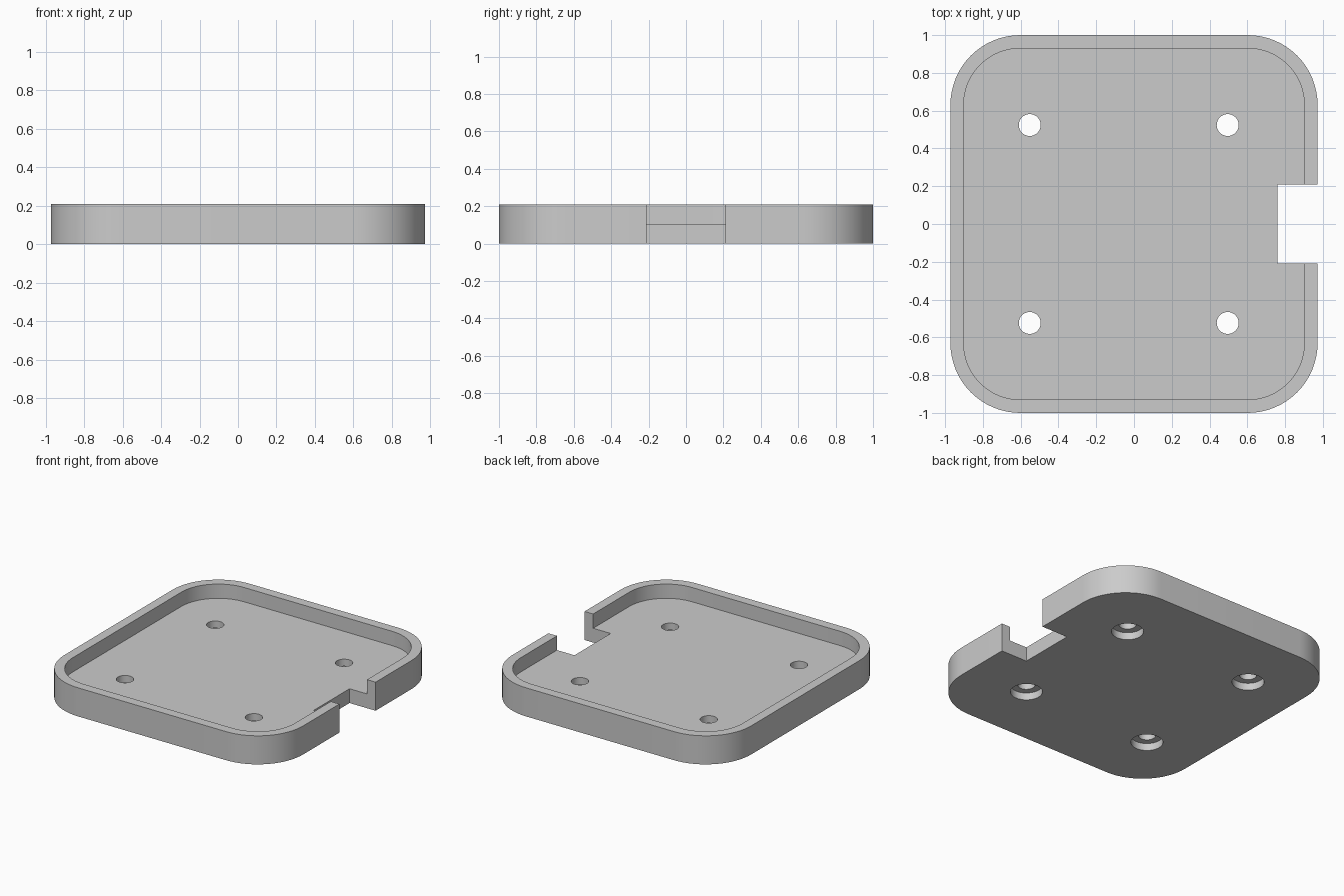
import bpy, bmesh
from math import sin, cos, pi, radians

if "Cube" in bpy.data.objects:
    bpy.data.objects.remove(bpy.data.objects["Cube"], do_unlink=True)

HALF_X, HALF_Y, HEIGHT = 0.972, 1.0, 0.21
RADIUS, WALL, FLOOR = 0.37, 0.07, 0.105
STEPS = 16

grey = bpy.data.materials.new("plain grey")
grey.use_nodes = True
grey.diffuse_color = (0.6, 0.6, 0.6, 1)
grey.node_tree.nodes["Principled BSDF"].inputs["Base Color"].default_value = (0.6, 0.6, 0.6, 1)


def prism(name, outline, low, high):
    """Extrude a flat outline between two heights."""
    bm = bmesh.new()
    base = bm.faces.new([bm.verts.new((x, y, low)) for x, y in outline])
    top = bmesh.ops.extrude_face_region(bm, geom=[base])["geom"]
    verts = [v for v in top if isinstance(v, bmesh.types.BMVert)]
    bmesh.ops.translate(bm, verts=verts, vec=(0, 0, high - low))
    bmesh.ops.recalc_face_normals(bm, faces=bm.faces[:])
    mesh = bpy.data.meshes.new(name)
    bm.to_mesh(mesh)
    bm.free()
    mesh.materials.append(grey)
    obj = bpy.data.objects.new(name, mesh)
    bpy.context.collection.objects.link(obj)
    return obj


def rounded(hx, hy, r):
    pts = []
    for k, (sx, sy) in enumerate([(1, 1), (-1, 1), (-1, -1), (1, -1)]):
        for i in range(STEPS + 1):
            a = (k + i / STEPS) * pi / 2
            pts.append((sx * (hx - r) + r * cos(a), sy * (hy - r) + r * sin(a)))
    return pts


def circle(cx, cy, r, n=48):
    return [(cx + r * cos(2 * pi * i / n), cy + r * sin(2 * pi * i / n)) for i in range(n)]


# Tray body
tray = prism("tray", rounded(HALF_X, HALF_Y, RADIUS), 0, HEIGHT)

# Recess inside the rim, and the notch through the left side
cutters = [
    prism("recess_cutter", rounded(HALF_X - WALL, HALF_Y - WALL, RADIUS - WALL), FLOOR, 0.4),
    prism("notch_cutter", [(0.76, -0.21), (1.2, -0.21), (1.2, 0.21), (0.76, 0.21)], -0.2, 0.5),
]

# Screw holes, counterbored from below
for x in (-0.552, 0.496):
    for y in (-0.524, 0.524):
        cutters.append(prism("counterbore_cutter", circle(x, y, 0.107), -0.1, 0.053))
        cutters.append(prism("screw_hole_cutter", circle(x, y, 0.058), -0.2, 0.3))

bpy.ops.object.select_all(action="DESELECT")
bpy.context.view_layer.objects.active = tray
tray.select_set(True)
for cutter in cutters:
    cutter.hide_render = True
    mod = tray.modifiers.new("cut", "BOOLEAN")
    mod.operation = "DIFFERENCE"
    mod.solver = "EXACT"
    mod.object = cutter
    bpy.ops.object.modifier_apply(modifier=mod.name)
    bpy.data.objects.remove(cutter, do_unlink=True)

bpy.ops.object.shade_smooth_by_angle(angle=radians(30))
